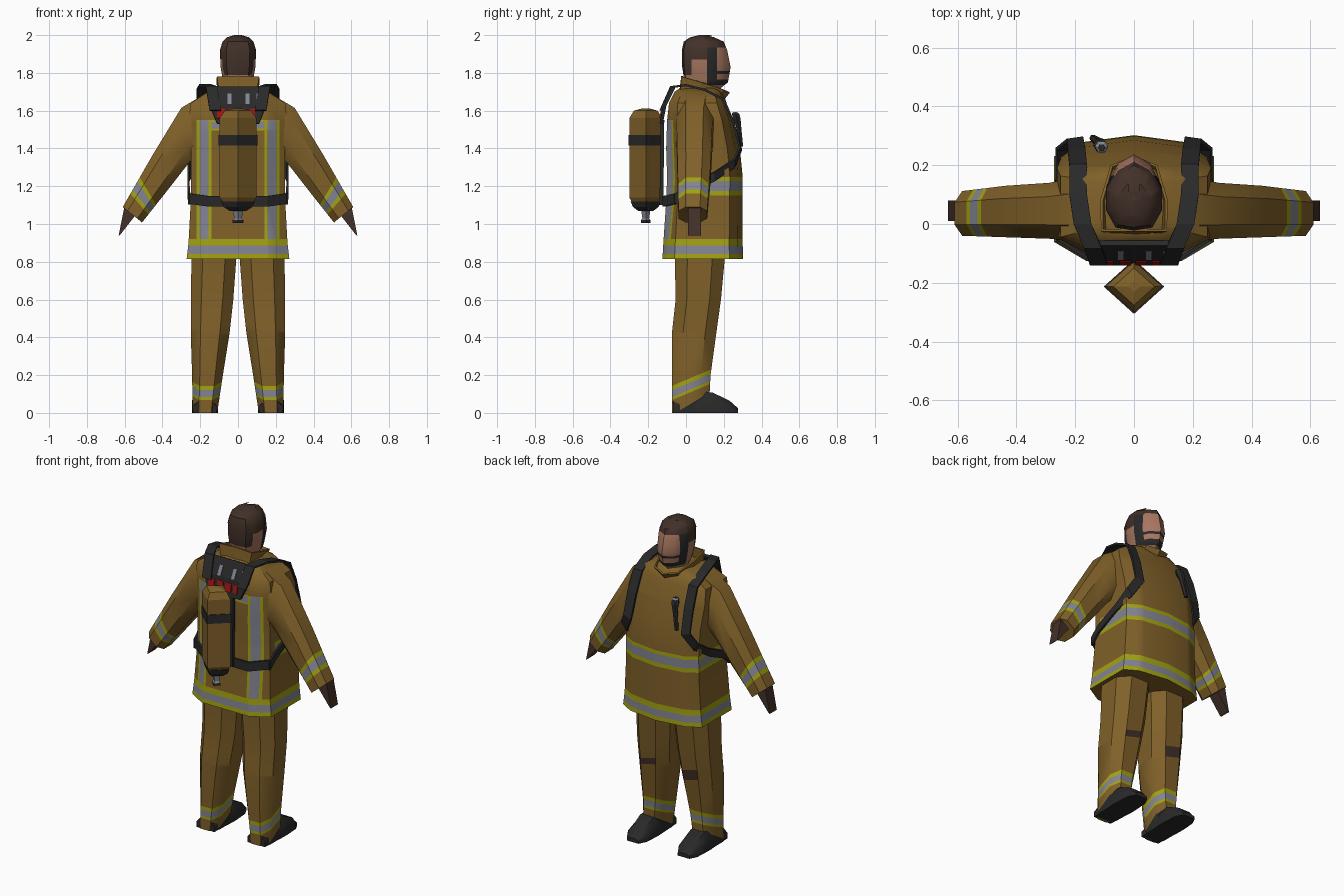
import bpy, bmesh, math
from mathutils import Vector

if "Cube" in bpy.data.objects:
    bpy.data.objects.remove(bpy.data.objects["Cube"])

COLOURS = {
    "ochre_cloth": (0.215, 0.118, 0.022), "yellow_trim": (0.36, 0.36, 0.006),
    "grey_reflective": (0.23, 0.23, 0.29), "black_rubber": (0.022, 0.022, 0.023),
    "brown_dark": (0.055, 0.03, 0.022), "skin": (0.38, 0.18, 0.115),
    "red_mark": (0.35, 0.006, 0.006)}
MATS = []
for n, c in COLOURS.items():
    m = bpy.data.materials.new(n)
    m.diffuse_color = (*c, 1)
    m.use_nodes = True
    m.node_tree.nodes["Principled BSDF"].inputs["Base Color"].default_value = m.diffuse_color
    MATS.append(m)
OCHRE, YELLOW, GREY, BLACK, BROWN, SKIN, RED = range(7)


def finish(name, bm, smooth=True):
    bmesh.ops.recalc_face_normals(bm, faces=bm.faces)
    me = bpy.data.meshes.new(name)
    bm.to_mesh(me)
    bm.free()
    ob = bpy.data.objects.new(name, me)
    bpy.context.collection.objects.link(ob)
    for m in MATS:
        me.materials.append(m)
    if smooth:
        bpy.ops.object.select_all(action='DESELECT')
        ob.select_set(True)
        bpy.context.view_layer.objects.active = ob
        bpy.ops.object.shade_smooth_by_angle(angle=math.radians(40))
    return ob


def loft(name, rings, mat=OCHRE, bands=None, cuts=(), rule=None, caps=True, smooth=True):
    """Skin closed rings; bands colours each band, cuts + rule paint faces."""
    bm = bmesh.new()
    vs = [[bm.verts.new(p) for p in r] for r in rings]
    n = len(rings[0])
    for i in range(len(rings) - 1):
        for j in range(n):
            k = (j + 1) % n
            f = bm.faces.new((vs[i][j], vs[i][k], vs[i + 1][k], vs[i + 1][j]))
            f.material_index = bands[i] if bands else mat
    if caps:
        for r in (vs[0], vs[-1]):
            bm.faces.new(r).material_index = mat
    for co, no in cuts:
        bmesh.ops.bisect_plane(bm, geom=bm.verts[:] + bm.edges[:] + bm.faces[:],
                               plane_co=co, plane_no=no, dist=1e-5)
    if rule:
        bmesh.ops.recalc_face_normals(bm, faces=bm.faces)
        for f in bm.faces:
            f.material_index = rule(f.calc_center_median(), f.normal)
    return finish(name, bm, smooth)


def strip(name, pts, mat=BLACK, thick=0.012):
    """Ribbon from (centre, half-width vector) pairs, given thickness."""
    bm = bmesh.new()
    rows = [(bm.verts.new(Vector(p) - Vector(s)), bm.verts.new(Vector(p) + Vector(s))) for p, s in pts]
    for a, b in zip(rows, rows[1:]):
        bm.faces.new((a[0], a[1], b[1], b[0])).material_index = mat
    ob = finish(name, bm, False)
    mod = ob.modifiers.new("thickness", 'SOLIDIFY')
    mod.thickness, mod.offset = thick, 0
    return ob


def mirrored(half):
    return half + [(-x, y, z) for x, y, z in reversed(half) if x > 1e-6]


def body_ring(z, w, yb, yf):
    d = yf - yb
    return mirrored([(0, yb, z), (.6 * w, yb, z), (w, yb + .15 * d, z), (w, yf - .17 * d, z),
                     (.7 * w, yf - .06 * d, z), (0, yf, z)])


OCT = [(-.5, -1), (.5, -1), (1, -.5), (1, .5), (.5, 1), (-.5, 1), (-1, .5), (-1, -.5)]


def zcut(z): return ((0, 0, z), (0, 0, 1))


# Jacket with reflective bands
def jacket_paint(c, n):
    ax = abs(c.x)
    if c.z < .92 and abs(n.z) < .8:
        return YELLOW if c.z < .842 or c.z > .885 else GREY
    if n.y < -.3 and c.y < -.02 and c.z < 1.55:
        if .14 < ax < .22:
            return GREY if .155 < ax < .205 else YELLOW
        if c.z > 1.495 and ax < .22:
            return GREY if 1.505 < c.z < 1.54 else YELLOW
    if c.y > 0 and 1.15 < c.z < 1.25:
        return GREY if 1.175 < c.z < 1.228 else YELLOW
    return OCHRE


JACKET = [(.815, .272, -.125, .302), (.9, .262, -.12, .30), (1.12, .25, -.105, .30), (1.25, .25, -.1, .30),
          (1.4, .25, -.105, .285), (1.55, .262, -.1, .25), (1.64, .25, -.09, .215),
          (1.7, .16, -.06, .195), (1.72, .1, -.03, .17)]
cuts = [zcut(z) for z in (.842, .885, .92, 1.15, 1.175, 1.228, 1.25, 1.495, 1.505, 1.54)]
cuts += [((s * x, 0, 0), (1, 0, 0)) for x in (.14, .155, .205, .22) for s in (-1, 1)]
cuts.append(((0, 0, 0), (0, 1, 0)))
loft("jacket", [body_ring(*r) for r in JACKET], cuts=cuts, rule=jacket_paint)

# Collar leaning forward
collar = loft("collar", [
    mirrored([(0, -.035, 1.705), (.1, -.03, 1.705), (.105, .08, 1.69), (.075, .17, 1.665), (0, .2, 1.655)]),
    mirrored([(0, -.025, 1.785), (.112, -.025, 1.78), (.115, .08, 1.75), (.08, .2, 1.71), (0, .232, 1.695)])],
    caps=False, smooth=False)
collar.modifiers.new("thickness", 'SOLIDIFY').thickness = .01


# Head with hair and beard
def head_ring(z, w, yb, yf):
    return mirrored([(0, yb, z), (.65 * w, yb + .01, z), (w, yb + .07, z), (w, yb + .6 * (yf - yb), z),
                     (.6 * w, yf - .03, z), (0, yf, z)])


def head_paint(c, n):
    if c.z > 1.935 or (c.y < .11 and c.z > 1.87) or (c.y < .03 and c.z > 1.79):
        return BROWN
    if c.y < .11 or c.z < 1.735:
        return SKIN
    if c.y < .165 or c.z < 1.765:
        return BLACK
    return BLACK if 1.795 < c.z < 1.81 else SKIN


HEAD = [(1.66, .06, .0, .14), (1.725, .065, 0, .19), (1.75, .078, -.008, .222), (1.83, .092, -.02, .236),
        (1.92, .096, -.022, .218), (1.965, .082, -.012, .2), (1.988, .06, .02, .15), (2.0, .02, .07, .11)]
loft("head", [head_ring(*r) for r in HEAD], rule=head_paint,
     cuts=[zcut(z) for z in (1.735, 1.765, 1.79, 1.795, 1.81, 1.87, 1.935)]
     + [((0, y, 0), (0, 1, 0)) for y in (.03, .11, .165)])

ARM = [((.19, 1.68), (.19, 1.36), -.06, .16), ((.30, 1.615), (.255, 1.33), -.05, .14),
       ((.455, 1.36), (.38, 1.17), -.045, .13), ((.61, 1.09), (.508, 1.008), -.04, .112)]


def arm_ring(s, t):
    i = min(int(t), 2)
    u = t - i
    mix = lambda a, b: a + (b - a) * u
    a, b = ARM[i], ARM[i + 1]
    hi, lo = [Vector((mix(a[k][0], b[k][0]), mix(a[k][1], b[k][1]))) for k in (0, 1)]
    yb, yf = mix(a[2], b[2]), mix(a[3], b[3])
    pts = []
    for p, q in OCT:
        m = (hi + lo) / 2 + (hi - lo) / 2 * p
        pts.append((s * m.x, (yb + yf) / 2 + (yf - yb) / 2 * q, m.y))
    return pts


LEG = [(.87, .005, .245, -.06, .21), (.6, .025, .25, -.055, .185), (.42, .045, .25, -.075, .16),
       (.2, .08, .243, -.075, .13), (0, .11, .24, -.075, .12)]
BOOT = [(-.07, .115, .235, .06), (.1, .105, .243, .11), (.14, .105, .243, .108),
        (.23, .112, .238, .065), (.275, .135, .215, .025)]
SLOPE = .42
SHOULDER = [((.12, -.135, 1.6), (.03, 0, 0)), ((.14, -.08, 1.725), (.03, 0, 0)), ((.175, 0, 1.735), (.03, 0, 0)),
            ((.19, .1, 1.71), (.03, 0, 0)), ((.19, .2, 1.66), (.03, 0, 0)), ((.195, .25, 1.54), (.03, 0, 0)),
            ((.2, .288, 1.4), (.028, -.004, .008)), ((.245, .255, 1.32), (.018, 0, .022)),
            ((.262, .15, 1.25), (0, 0, .025)), ((.262, 0, 1.18), (0, 0, .025)), ((.258, -.06, 1.13), (0, 0, .028))]

for s, side in ((1, "right"), (-1, "left")):
    # Sleeve with cuff bands
    loft(side + "_sleeve", [arm_ring(s, t) for t in (0, 1, 2, 2.42, 2.5, 2.66, 2.74, 3)],
         bands=[OCHRE, OCHRE, OCHRE, YELLOW, GREY, YELLOW, OCHRE])
    # Hand
    loft(side + "_hand", [[(s * x, y, z) for x, y, z in r] for r in (
        [(.525, .01, 1.07), (.6, .01, 1.1), (.6, .08, 1.1), (.525, .08, 1.07)],
        [(.622, .01, .945), (.632, .01, .938), (.632, .08, .938), (.622, .08, .945)])], BROWN, smooth=False)

    # Trouser leg: slanted ankle band, boot line and scorched knee
    def leg_paint(c, n, s=s):
        if c.z < .6 * (c.y + .055):
            return BLACK
        h = c.z - SLOPE * (c.y + .07)
        if .07 < h < .145:
            return GREY if .085 < h < .122 else YELLOW
        k = c.z + s * .25 * (abs(c.x) - .15)
        lo, hi = (.45, .49) if s > 0 else (.43, .495)
        return BROWN if lo < k < hi and n.y > .9 and (s < 0 or abs(c.x) < .19) else OCHRE

    rings = [[(s * ((xi + xo) / 2 + (xo - xi) / 2 * p), (yb + yf) / 2 + (yf - yb) / 2 * q, z) for p, q in OCT]
             for z, xi, xo, yb, yf in LEG]
    cuts = [((0, -.07, h), (0, -SLOPE, 1)) for h in (.07, .085, .122, .145)]
    cuts += [((0, -.055, 0), (0, -.6, 1))]
    cuts += [((s * .15, 0, k), (.25, 0, 1)) for k in ((.45, .49) if s > 0 else (.43, .495))]
    loft(side + "_trouser_leg", rings, cuts=cuts, rule=leg_paint)
    # Boot
    loft(side + "_boot", [[(s * xi, y, 0), (s * xo, y, 0), (s * xo, y, .6 * h), (s * (xo - .025), y, h),
                           (s * (xi + .025), y, h), (s * xi, y, .6 * h)] for y, xi, xo, h in BOOT], BLACK)
    # Harness strap over the shoulder and round the side
    strip(side + "_harness_strap", [((s * p[0], p[1], p[2]), (s * v[0], v[1], v[2])) for p, v in SHOULDER])

# Belt across the back
strip("waist_belt", [((x, y, z), (0, 0, .028)) for x, y, z in
                     ((-.26, -.05, 1.135), (-.155, -.118, 1.12), (.155, -.118, 1.12), (.26, -.05, 1.135))])
# Harness back plate, spine and painted marks
strip("harness_back_plate", [((0, -.065, 1.725), (.14, 0, 0)), ((0, -.112, 1.63), (.15, 0, 0)),
                             ((0, -.132, 1.53), (.11, 0, 0))], thick=.018)
strip("harness_spine", [((0, -.125, 1.55), (.06, 0, 0)), ((0, -.13, 1.1), (.06, 0, 0))], thick=.02)
for x in (-.045, .05, .11):
    strip("grey_plate_mark", [((x, -.094, 1.69), (.011, 0, 0)), ((x, -.122, 1.635), (.011, 0, 0))], GREY, .006)
for x, w in ((-.09, .02), (-.03, .02), (.025, .02), (.075, .014)):
    strip("red_plate_mark", [((x, -.127, 1.61), (w, 0, 0)), ((x, -.139, 1.56), (w, 0, 0))], RED, .006)


# Four-sided air tank with band, valve cap and nozzle
def diamond(z, r):
    return [(r, -.213, z), (0, -.213 + .9 * r, z), (-r, -.213, z), (0, -.213 - .9 * r, z)]


loft("air_tank", [diamond(*r) for r in ((1.115, .08), (1.14, .097), (1.56, .097), (1.6, .07), (1.612, .02))],
     smooth=False)
loft("tank_band", [diamond(1.415, .103), diamond(1.47, .103)], BLACK, smooth=False)
loft("tank_cap", [diamond(1.07, .045), diamond(1.09, .075), diamond(1.12, .09)], BLACK, smooth=False)
loft("tank_nozzle", [diamond(1.005, .028), diamond(1.02, .028), diamond(1.03, .02), diamond(1.08, .028)],
     GREY, bands=[BLACK, GREY, GREY], smooth=False)

# Torch clipped to the chest
loft("chest_torch", [[(x + r * math.cos(a * math.pi / 3), y + r * math.sin(a * math.pi / 3), z) for a in range(6)]
                     for x, y, z, r in ((-.14, .292, 1.41, .012), (-.12, .278, 1.52, .016),
                                        (-.115, .268, 1.56, .024), (-.11, .262, 1.585, .022), (-.11, .26, 1.592, .012))],
     BLACK, bands=[BLACK, BLACK, BLACK, GREY], smooth=False)
